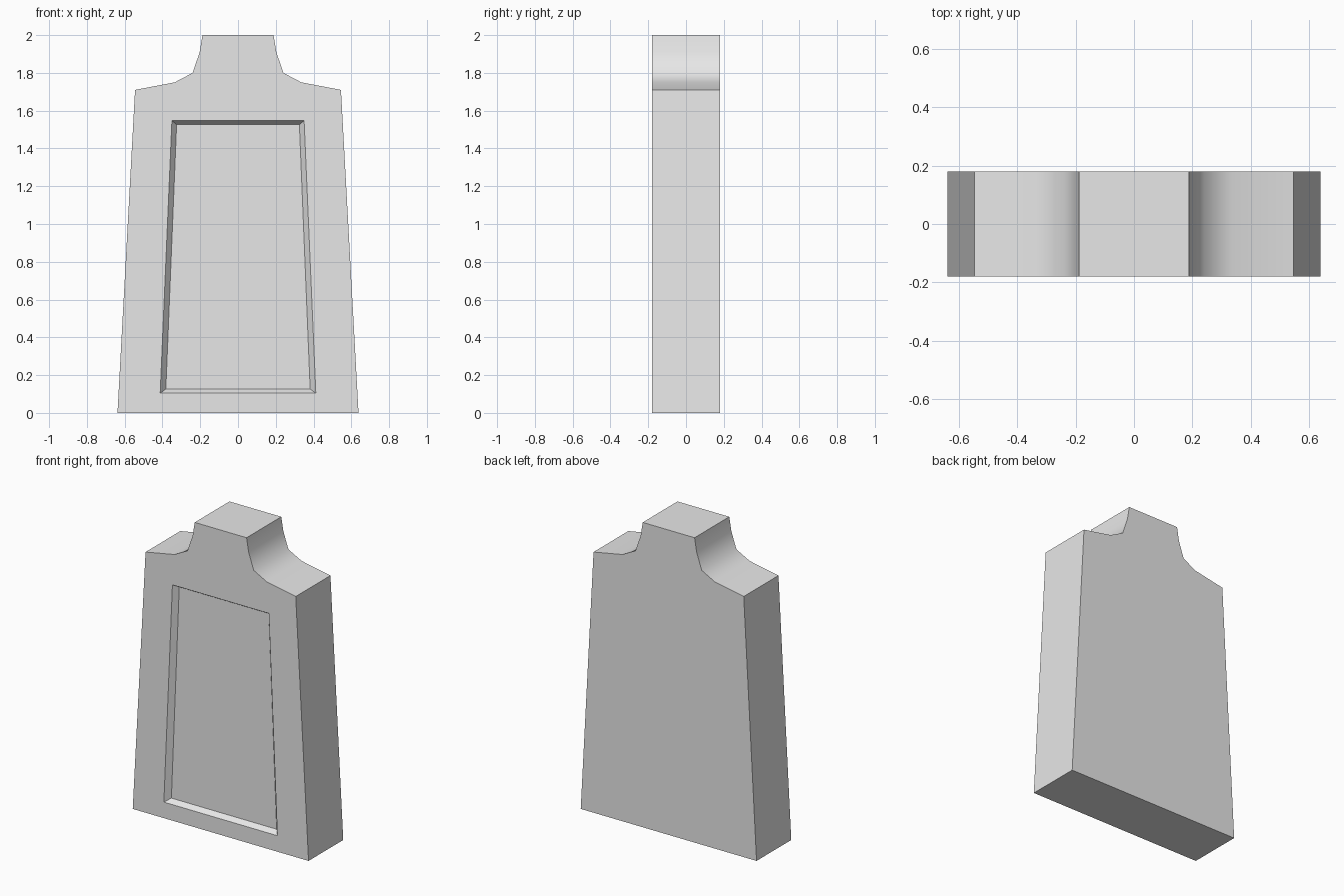
import bpy
import bmesh

cube = bpy.data.objects.get("Cube")
if cube:
    bpy.data.objects.remove(cube, do_unlink=True)

HALF_DEPTH = 0.18
RECESS_DEPTH = 0.035

# Half outline of the slab, from bottom centre to top centre (x, z)
OUTLINE = [(0, 0), (0.638, 0), (0.545, 1.71), (0.335, 1.75), (0.24, 1.80),
           (0.203, 1.91), (0.188, 2.0), (0, 2.0)]
# Half outlines of the sunken panel: rim on the face and floor inside
RIM = [(0, 0.105), (0.412, 0.105), (0.35, 1.547), (0, 1.547)]
FLOOR = [(0, 0.126), (0.382, 0.126), (0.325, 1.526), (0, 1.526)]

bm = bmesh.new()


def ring(points, y):
    return [bm.verts.new((x, y, z)) for x, z in points]


def bridge(a, b):
    for i in range(len(a) - 1):
        bm.faces.new((a[i], a[i + 1], b[i + 1], b[i]))


front = ring(OUTLINE, -HALF_DEPTH)
back = ring(OUTLINE, HALF_DEPTH)
rim = ring(RIM, -HALF_DEPTH)
floor = ring(FLOOR, -HALF_DEPTH + RECESS_DEPTH)

# Front face around the panel, back face, and panel floor
bm.faces.new(front + rim[::-1])
bm.faces.new(back[::-1])
bm.faces.new(floor)

# Outer sides and sloped panel walls
bridge(back, front)
bridge(rim, floor)
bm.normal_update()
for f in bm.faces:
    c = f.calc_center_median()
    # Outer side strips must point away from the body
    if abs(c.y) < 0.01 and f.normal.dot((c.x, 0, c.z - 1.0)) < 0:
        f.normal_flip()

mesh = bpy.data.meshes.new("stone_slab")
bm.to_mesh(mesh)
bm.free()
slab = bpy.data.objects.new("stone_slab", mesh)
bpy.context.collection.objects.link(slab)

# Plain grey stone
stone = bpy.data.materials.new("grey_stone")
stone.use_nodes = True
grey = (0.8, 0.8, 0.8, 1.0)
stone.diffuse_color = grey
stone.node_tree.nodes["Principled BSDF"].inputs["Base Color"].default_value = grey
mesh.materials.append(stone)

# Mirror the half, and smooth only the curved shoulders
mirror = slab.modifiers.new("Mirror", "MIRROR")
mirror.use_clip = True
bpy.ops.object.select_all(action="DESELECT")
slab.select_set(True)
bpy.context.view_layer.objects.active = slab
bpy.ops.object.modifier_apply(modifier=mirror.name)
bpy.ops.object.shade_smooth_by_angle(angle=0.87)
